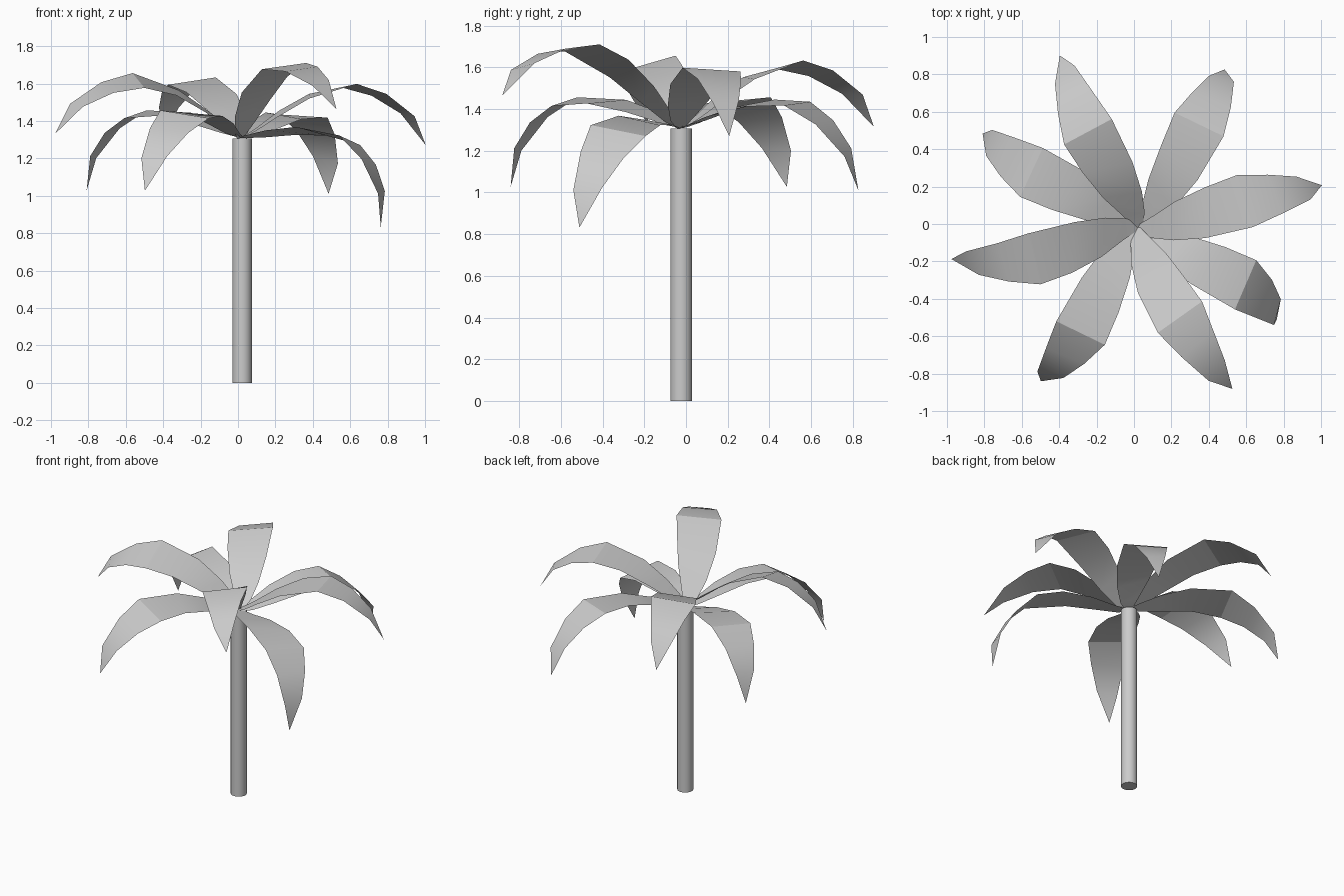
import bpy, bmesh, math
from mathutils import Matrix, Vector

if "Cube" in bpy.data.objects:
    bpy.data.objects.remove(bpy.data.objects["Cube"])

CROWN = Vector((0.02, -0.02, 1.31))

# Frond outline in its own frame: (along, sideways, up) for each edge, root to last fold
LEFT = [(0, .012, 0), (.10, .045, .06), (.226, .092, .145), (.40, .13, .235),
        (.58, .155, .27), (.74, .12, .225), (.889, .075, .13)]
RIGHT = [(0, -.03, 0), (.06, -.07, .035), (.17, -.108, .11), (.34, -.135, .21),
         (.60, -.135, .288), (.77, -.10, .235), (.935, -.06, .115)]
TIP = (1.01, 0, -.04)

# Fronds: heading, pitch, roll in degrees
FRONDS = [(13, 0, 0), (61, -15, 6), (114.5, 2.5, -4), (149, -14, -6),
          (190, 3.5, -12), (238, -14, -6), (300, 11, 11), (327, -26, -10)]


def finish(obj):
    bpy.ops.object.select_all(action='DESELECT')
    obj.select_set(True)
    bpy.context.view_layer.objects.active = obj
    bpy.ops.object.shade_smooth_by_angle(angle=math.radians(30))


def make_frond(index, heading, pitch, roll):
    bm = bmesh.new()
    left = [bm.verts.new(p) for p in LEFT]
    right = [bm.verts.new(p) for p in RIGHT]
    tip = bm.verts.new(TIP)
    for i in range(len(left) - 1):
        bm.faces.new((right[i], right[i + 1], left[i + 1], left[i]))
    bm.faces.new((right[-1], tip, left[-1]))
    turn = (Matrix.Translation(CROWN)
            @ Matrix.Rotation(math.radians(heading), 4, 'Z')
            @ Matrix.Rotation(math.radians(-pitch), 4, 'Y')
            @ Matrix.Rotation(math.radians(roll), 4, 'X'))
    bm.transform(turn)
    mesh = bpy.data.meshes.new(f"frond_{index}")
    bm.to_mesh(mesh)
    bm.free()
    obj = bpy.data.objects.new(f"frond_{index}", mesh)
    bpy.context.collection.objects.link(obj)
    finish(obj)


# Trunk
bpy.ops.mesh.primitive_cylinder_add(vertices=24, radius=.052, depth=1.307,
                                    location=(.022, -.023, .6535))
trunk = bpy.context.object
trunk.name = "trunk"
finish(trunk)

# Crown of fronds
for n, frond in enumerate(FRONDS, 1):
    make_frond(n, *frond)
